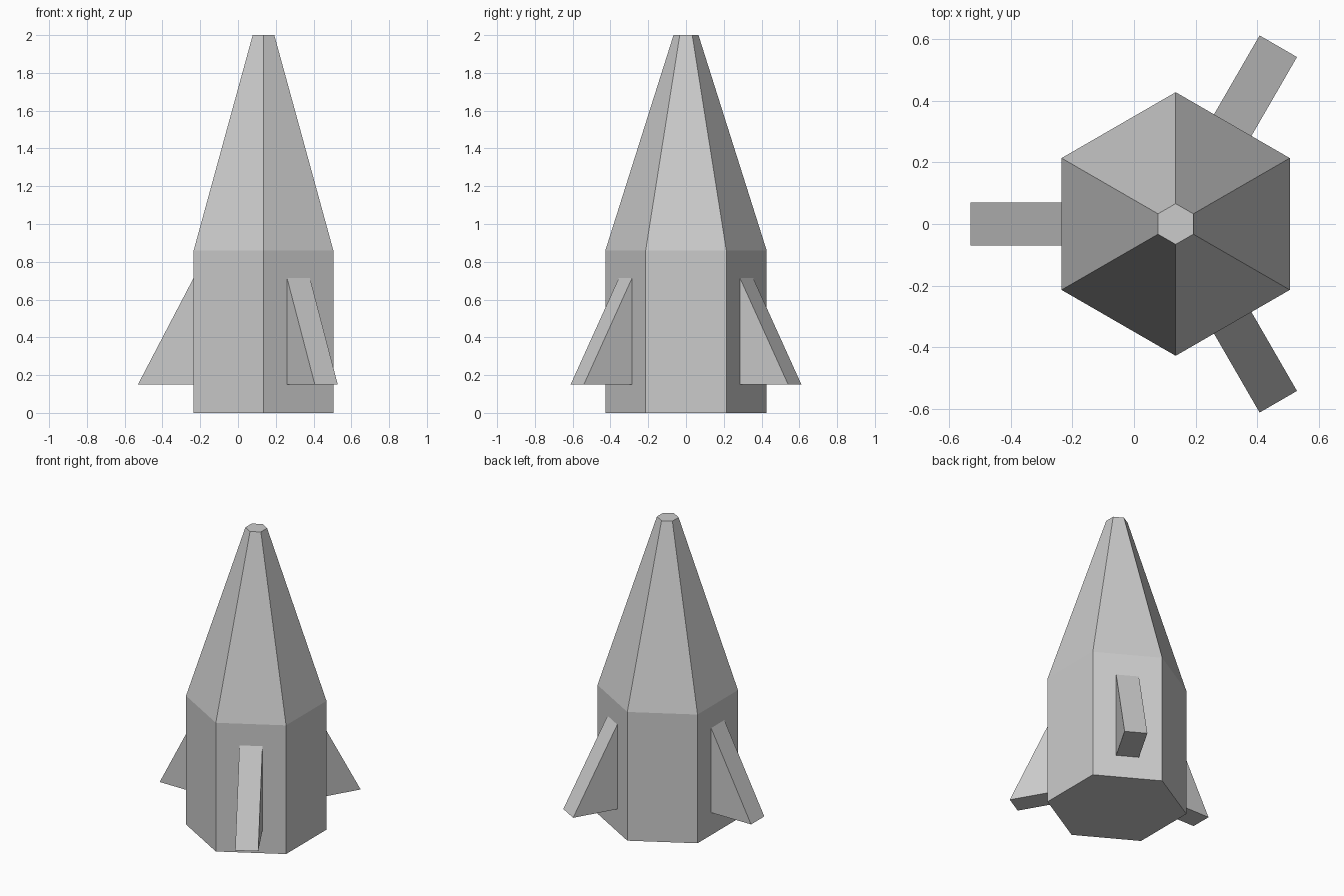
import bpy
from math import sin, cos, radians

if "Cube" in bpy.data.objects:
    bpy.data.objects.remove(bpy.data.objects["Cube"])

CX = 0.135        # axis of the rocket
R = 0.427         # hull corner radius
A = R * cos(radians(30))  # hull flat distance


def add_mesh(name, verts, faces):
    mesh = bpy.data.meshes.new(name)
    mesh.from_pydata(verts, [], faces)
    mesh.update()
    obj = bpy.data.objects.new(name, mesh)
    bpy.context.collection.objects.link(obj)
    return obj


# Hexagonal hull with tapered nose: (radius, height) rings
rings = [(R, 0.0), (R, 0.86), (0.066, 2.0)]
n = 6
verts = [(CX + r * cos(radians(30 + 60 * i)), r * sin(radians(30 + 60 * i)), z)
         for r, z in rings for i in range(n)]
faces = [(k * n + i, k * n + (i + 1) % n, (k + 1) * n + (i + 1) % n, (k + 1) * n + i)
         for k in range(len(rings) - 1) for i in range(n)]
faces += [tuple(reversed(range(n))), tuple(range(2 * n, 3 * n))]
add_mesh("rocket_hull", verts, faces)

# Three wedge fins on alternate hull flats
profile = [(A, 0.15), (0.665, 0.15), (A, 0.715)]
half_width = 0.07
for name, angle in (("left_fin", 180), ("back_fin", 60), ("front_fin", -60)):
    verts = [(r, y, z) for y in (-half_width, half_width) for r, z in profile]
    faces = [(0, 1, 2), (5, 4, 3), (0, 3, 4, 1), (1, 4, 5, 2), (2, 5, 3, 0)]
    fin = add_mesh(name, verts, faces)
    fin.location.x = CX
    fin.rotation_euler.z = radians(angle)
